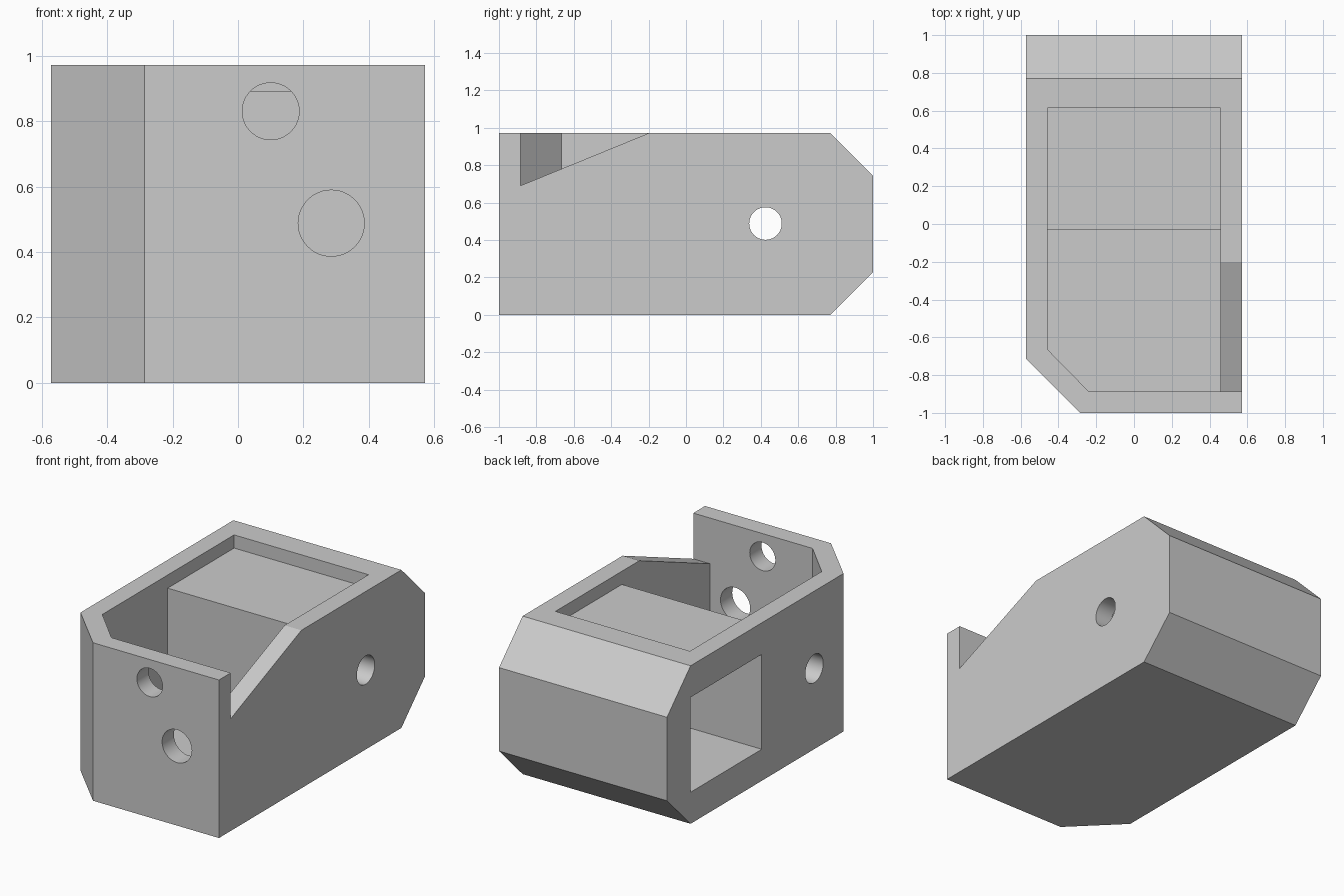
import bpy
import bmesh
import math
from mathutils import Vector

cube = bpy.data.objects.get("Cube")
if cube:
    bpy.data.objects.remove(cube, do_unlink=True)

HALF_W, HEIGHT, WALL = 0.571, 0.971, 0.114
INNER = HALF_W - WALL
FRONT_IN = -1 + WALL
OVER = 0.1

grey = bpy.data.materials.new("plain grey")
grey.use_nodes = True
colour = (0.6, 0.6, 0.6, 1)
grey.diffuse_color = colour
grey.node_tree.nodes["Principled BSDF"].inputs["Base Color"].default_value = colour


def prism(name, profile, axis, low, high):
    """Extrude a 2D profile along an axis; x takes (y, z), y takes (x, z), z takes (x, y)."""
    def place(p, d):
        return {"x": (d, *p), "y": (p[0], d, p[1]), "z": (*p, d)}[axis]
    bm = bmesh.new()
    face = bm.faces.new([bm.verts.new(place(p, low)) for p in profile])
    step = Vector(place((0, 0), high - low))
    extruded = bmesh.ops.extrude_face_region(bm, geom=[face])["geom"]
    moved = [g for g in extruded if isinstance(g, bmesh.types.BMVert)]
    bmesh.ops.translate(bm, verts=moved, vec=step)
    bmesh.ops.recalc_face_normals(bm, faces=bm.faces)
    mesh = bpy.data.meshes.new(name)
    bm.to_mesh(mesh)
    bm.free()
    mesh.materials.append(grey)
    obj = bpy.data.objects.new(name, mesh)
    bpy.context.collection.objects.link(obj)
    return obj


def rect(a, b, c, d):
    return [(a, c), (b, c), (b, d), (a, d)]


def circle(u, v, r, sides=48):
    return [(u + r * math.cos(math.tau * i / sides),
             v + r * math.sin(math.tau * i / sides)) for i in range(sides)]


def combine(target, tool, operation="DIFFERENCE"):
    bpy.context.view_layer.objects.active = target
    mod = target.modifiers.new("cut", "BOOLEAN")
    mod.operation, mod.object, mod.solver = operation, tool, "EXACT"
    bpy.ops.object.modifier_apply(modifier=mod.name)
    bpy.data.objects.remove(tool, do_unlink=True)


# Outer body: side outline with bevelled back, trimmed by the plan outline
side = [(-1, 0), (0.771, 0), (1, 0.229), (1, HEIGHT - 0.229), (0.771, HEIGHT), (-1, HEIGHT)]
body = prism("housing_body", side, "x", -HALF_W, HALF_W)
corner = [(-HALF_W - OVER, -0.714 + OVER), (-0.286 + OVER, -1 - OVER),
          (-HALF_W - OVER, -1 - OVER)]
combine(body, prism("corner_cutter", corner, "z", -OVER, HEIGHT + OVER))

# Deep front compartment with a matching clipped corner
pocket = [(-0.24, FRONT_IN), (INNER, FRONT_IN), (INNER, -0.03),
          (-INNER, -0.03), (-INNER, -0.665)]
combine(body, prism("pocket_cutter", pocket, "z", WALL, HEIGHT + OVER))

# Shallow recess above the rear box
combine(body, prism("recess_cutter", rect(-INNER, INNER, -0.04, 0.615), "z",
                    0.89, HEIGHT + OVER))

# Rear box cavity, open on one side
combine(body, prism("cavity_cutter", rect(0.08, 0.77, 0.194, 0.777), "x",
                    -HALF_W - OVER, INNER))

# Sloped notch in the opposite wall
notch = [(FRONT_IN, 0.69), (-0.2, HEIGHT), (-0.2, HEIGHT + OVER), (FRONT_IN, HEIGHT + OVER)]
combine(body, prism("notch_cutter", notch, "x", INNER - 0.02, HALF_W + OVER))

# Round holes through the front and side walls
for u, v, r, axis, low, high in (
        (0.1, 0.83, 0.087, "y", -1 - OVER, FRONT_IN + 0.05),
        (0.285, 0.488, 0.101, "y", -1 - OVER, FRONT_IN + 0.05),
        (0.425, 0.488, 0.087, "x", INNER - 0.05, HALF_W + OVER),
        (-0.43, 0.495, 0.087, "x", -HALF_W - OVER, -INNER + 0.05)):
    combine(body, prism("hole_cutter", circle(u, v, r), axis, low, high))

# Smooth the hole walls only
bpy.ops.object.select_all(action="DESELECT")
body.select_set(True)
bpy.context.view_layer.objects.active = body
bpy.ops.object.shade_smooth_by_angle(angle=math.radians(20))
